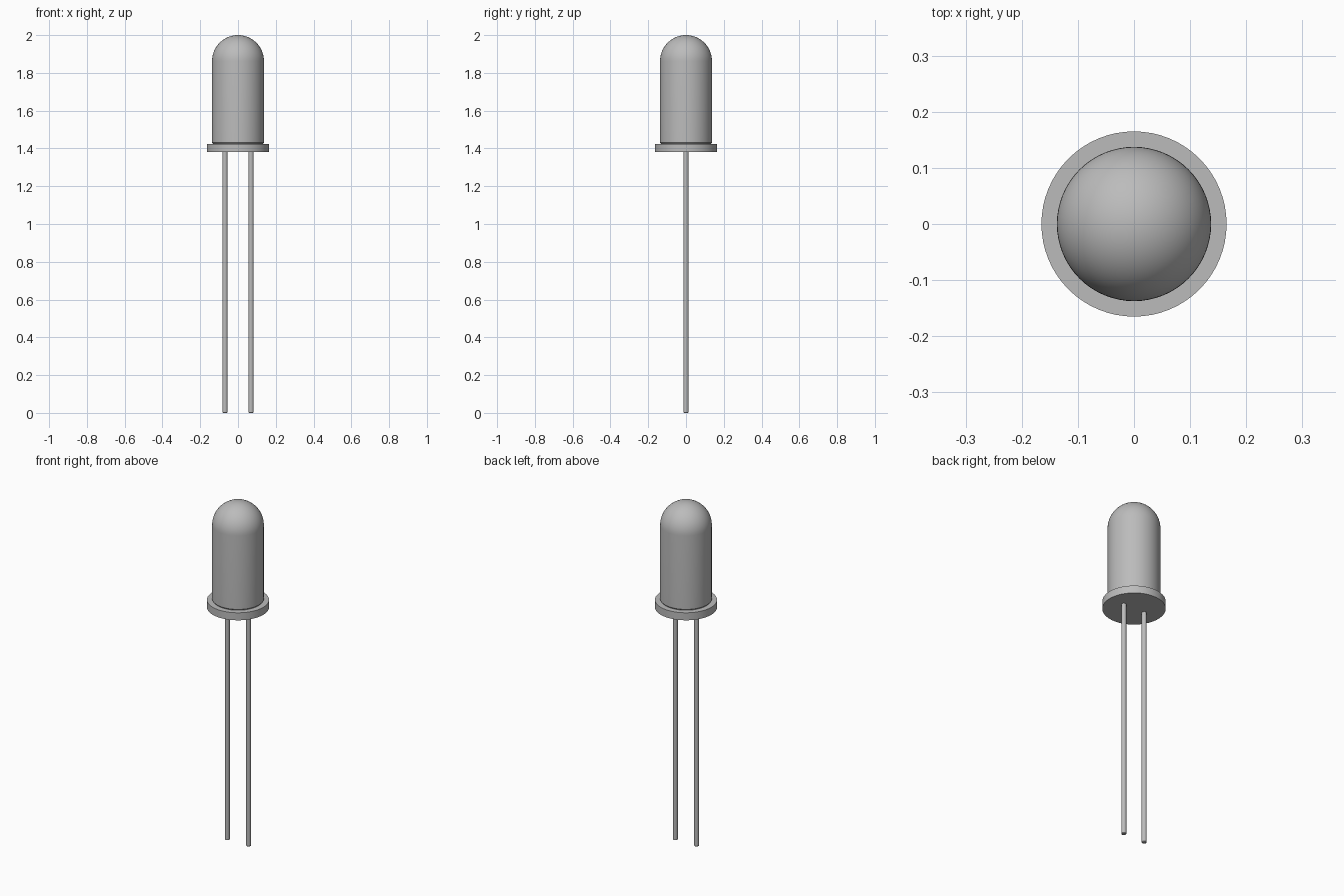
import bpy
import bmesh
import math

if "Cube" in bpy.data.objects:
    bpy.data.objects.remove(bpy.data.objects["Cube"], do_unlink=True)

grey = bpy.data.materials.new("plain grey")
grey.use_nodes = True
colour = (0.5, 0.5, 0.5, 1)
grey.diffuse_color = colour
grey.node_tree.nodes["Principled BSDF"].inputs["Base Color"].default_value = colour


def lathe(name, profile, x=0, steps=64):
    """Spin a (radius, height) profile around a vertical axis at x."""
    bm = bmesh.new()
    verts = [bm.verts.new((r, 0, z)) for r, z in profile]
    edges = [bm.edges.new(pair) for pair in zip(verts, verts[1:])]
    bmesh.ops.spin(bm, geom=verts + edges, cent=(0, 0, 0), axis=(0, 0, 1),
                   angle=math.tau, steps=steps)
    bmesh.ops.remove_doubles(bm, verts=bm.verts, dist=0.0001)
    bmesh.ops.recalc_face_normals(bm, faces=bm.faces)
    mesh = bpy.data.meshes.new(name)
    bm.to_mesh(mesh)
    bm.free()
    mesh.materials.append(grey)
    obj = bpy.data.objects.new(name, mesh)
    obj.location.x = x
    bpy.context.collection.objects.link(obj)
    bpy.ops.object.select_all(action="DESELECT")
    obj.select_set(True)
    bpy.context.view_layer.objects.active = obj
    bpy.ops.object.shade_smooth_by_angle(angle=math.radians(35))
    return obj


# Domed lens with a small chamfer where it meets the flange
R = 0.1375
dome_z = 2 - R
dome = [(R * math.cos(a), dome_z + R * math.sin(a))
        for a in (math.pi / 2 * i / 16 for i in range(17))]
lathe("lens", [(0, 1.42), (R - 0.005, 1.42), (R - 0.005, 1.425), (R, 1.431)] + dome)

# Base flange
F = 0.165
lathe("flange", [(0, 1.38), (F, 1.38), (F, 1.424), (0, 1.424)])

# Wire legs, reaching just into the flange
L = 0.0135
for side, x in (("left", 0.069), ("right", -0.069)):
    lathe(side + "_leg", [(0, 0), (L - 0.003, 0), (L, 0.003), (L, 1.39), (0, 1.39)], x, 24)
